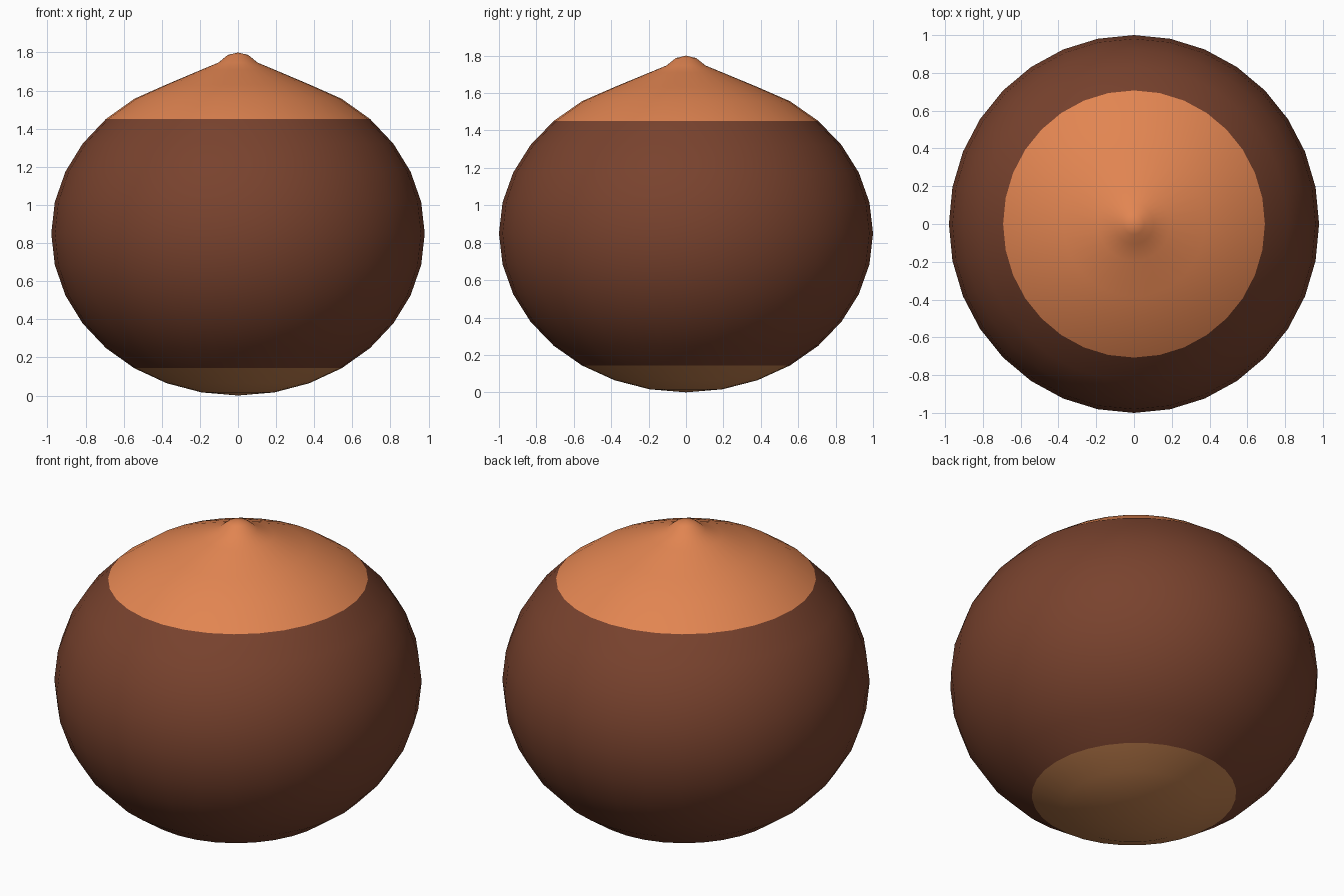
import bpy, bmesh
from math import sin, cos, pi, radians

if "Cube" in bpy.data.objects:
    bpy.data.objects.remove(bpy.data.objects["Cube"])

SIDES = 32
RX, RY, RZ = 0.98, 1.0, 0.85   # slightly squashed sphere standing on z = 0


def sphere_point(step):
    """Radius and height on the nut, in 11.25 degree steps from the bottom."""
    a = step * pi / 16
    return (sin(a), RZ * (1 - cos(a)))


def lathe(name, profile, color):
    """Spin a bottom-to-top (radius, z) profile; zero radius closes to a pole."""
    bm = bmesh.new()
    rings = []
    for r, z in profile:
        if r < 1e-5:
            rings.append([bm.verts.new((0, 0, z))] * SIDES)
        else:
            rings.append([bm.verts.new((RX * r * cos(2 * pi * i / SIDES),
                                        RY * r * sin(2 * pi * i / SIDES), z))
                          for i in range(SIDES)])
    for low, high in zip(rings, rings[1:]):
        for i in range(SIDES):
            j = (i + 1) % SIDES
            corners = dict.fromkeys((low[i], low[j], high[j], high[i]))
            bm.faces.new(list(corners)).smooth = True
    mesh = bpy.data.meshes.new(name)
    bm.to_mesh(mesh)
    bm.free()
    obj = bpy.data.objects.new(name, mesh)
    bpy.context.collection.objects.link(obj)
    mat = bpy.data.materials.new(name + "_color")
    mat.diffuse_color = (*color, 1)
    mat.use_nodes = True
    mat.node_tree.nodes["Principled BSDF"].inputs["Base Color"].default_value = mat.diffuse_color
    mesh.materials.append(mat)
    return obj


# Pale scar underneath
lathe("base_scar", [sphere_point(s) for s in range(0, 4)], (0.60, 0.24, 0.085))

# Dark shell
lathe("shell", [sphere_point(s) for s in range(3, 13)], (0.19, 0.055, 0.027))

# Light cap drawn up to a small rounded tip
cap = [sphere_point(12), sphere_point(13), (0.383, 1.632), (0.195, 1.71),
       (0.105, 1.747), (0.055, 1.787), (0, 1.80)]
lathe("cap", cap, (0.76, 0.235, 0.083))
